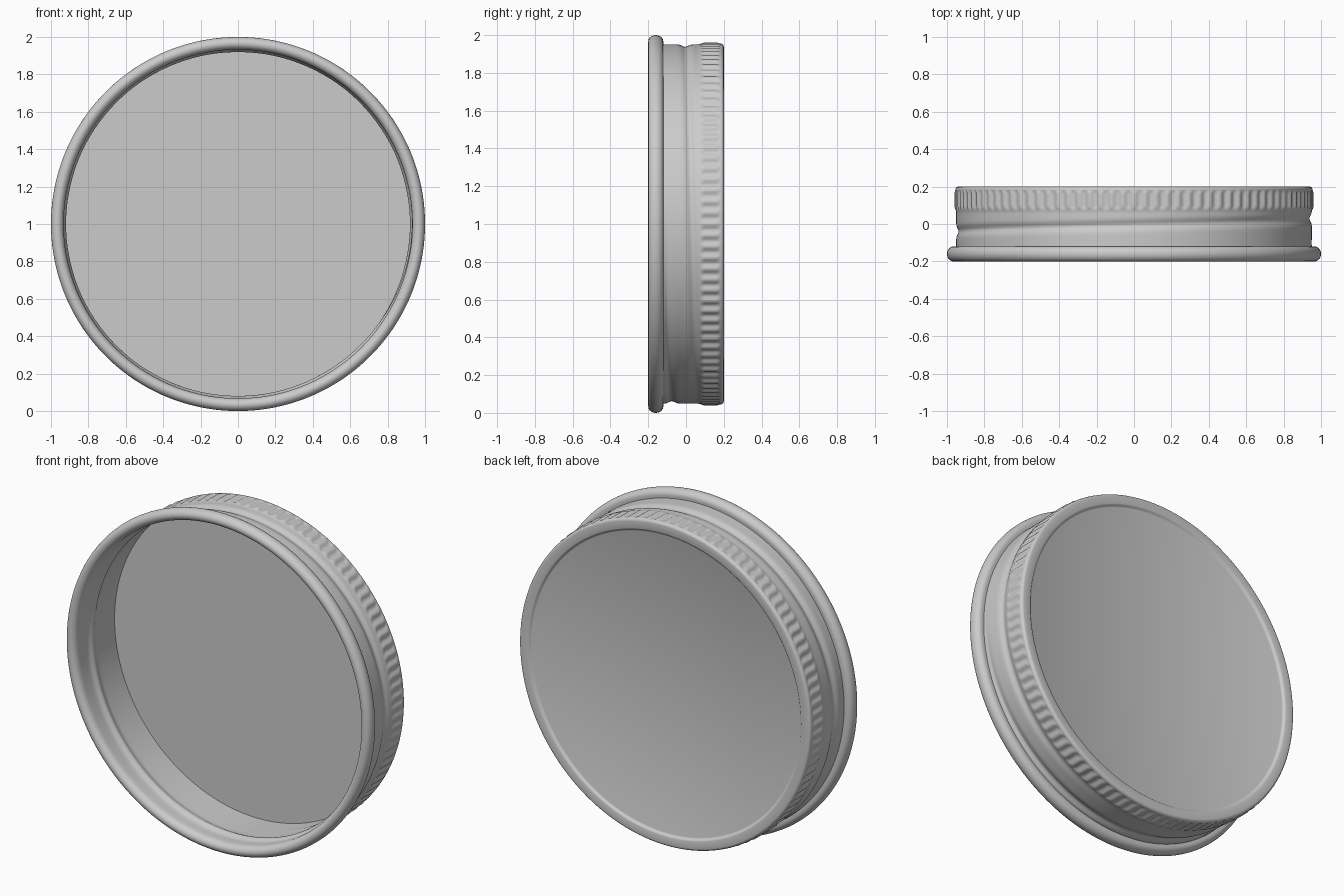
import bpy
import bmesh
from math import sin, cos, pi, exp, radians

if "Cube" in bpy.data.objects:
    bpy.data.objects.remove(bpy.data.objects["Cube"])

RIBS = 100
SEGMENTS = RIBS * 8
OUTER, INNER = 0.951, 0.932


def smoothstep(a, b, x):
    t = max(0.0, min(1.0, (x - a) / (b - a)))
    return t * t * (3 - 2 * t)


def thread(angle, y):
    """Depth of the rolled helical thread, fading out at both ends."""
    turn = ((-pi / 2 - angle) % (2 * pi)) / (2 * pi)
    depth = 0.0
    for u in (turn, turn - 1):
        fade = smoothstep(-0.3, -0.1, u) * (1 - smoothstep(0.8, 0.98, u))
        centre = -0.075 + 0.14 * u
        depth += 0.013 * fade * exp(-((y - centre) / 0.022) ** 2)
    return depth * smoothstep(-0.12, -0.1, y)


def knurl(angle, y):
    """Raised grip band with evenly spaced ribs."""
    band = 0.004 * smoothstep(0.06, 0.085, y)
    window = smoothstep(0.075, 0.095, y) * (1 - smoothstep(0.165, 0.182, y))
    return band + 0.005 * window * cos(RIBS * angle)


def steps(a, b, count):
    return [a + (b - a) * i / count for i in range(count + 1)]


# Profile rows: (radius, y, wall kind)
rows = [(INNER, 0.176, "plain")]
rows += [(INNER, y, "inside") for y in steps(0.165, -0.145, 31)]

# Rolled bead around the open rim
for a in steps(pi, 2.5 * pi, 22):
    rows.append((0.966 + 0.034 * cos(a), -0.16 + 0.04 * sin(a), "plain"))
rows.append((OUTER, -0.121, "plain"))

# Outer wall, rounded shoulder and shallow recessed panel
rows += [(OUTER, y, "outside") for y in steps(-0.115, 0.183, 38)]
for a in steps(0.15, pi / 2, 5):
    rows.append((0.938 + 0.017 * cos(a), 0.183 + 0.017 * sin(a), "plain"))
rows.append((0.897, 0.2, "plain"))
for t in steps(0, 1, 5)[1:]:
    rows.append((0.897 - 0.018 * t, 0.2 - 0.013 * smoothstep(0, 1, t), "plain"))

# Sweep the profile around the y axis
bm = bmesh.new()
rings = []
for radius, y, kind in rows:
    ring = []
    for i in range(SEGMENTS):
        a = 2 * pi * i / SEGMENTS
        r = radius
        if kind != "plain":
            r -= thread(a, y)
        if kind == "outside":
            r += knurl(a, y)
        ring.append(bm.verts.new((r * cos(a), y, 1 + r * sin(a))))
    rings.append(ring)
for lower, upper in zip(rings, rings[1:]):
    for i in range(SEGMENTS):
        j = (i + 1) % SEGMENTS
        bm.faces.new((lower[i], lower[j], upper[j], upper[i]))

# Flat inner floor and outer panel
bm.faces.new(rings[0])
bm.faces.new(rings[-1])
bmesh.ops.recalc_face_normals(bm, faces=bm.faces)

mesh = bpy.data.meshes.new("jar_lid")
bm.to_mesh(mesh)
bm.free()
lid = bpy.data.objects.new("jar_lid", mesh)
bpy.context.collection.objects.link(lid)

# Grey metal
metal = bpy.data.materials.new("grey_metal")
metal.use_nodes = True
colour = (0.6, 0.6, 0.6, 1)
metal.diffuse_color = colour
metal.node_tree.nodes["Principled BSDF"].inputs["Base Color"].default_value = colour
mesh.materials.append(metal)

bpy.ops.object.select_all(action="DESELECT")
lid.select_set(True)
bpy.context.view_layer.objects.active = lid
bpy.ops.object.shade_smooth_by_angle(angle=radians(40))
